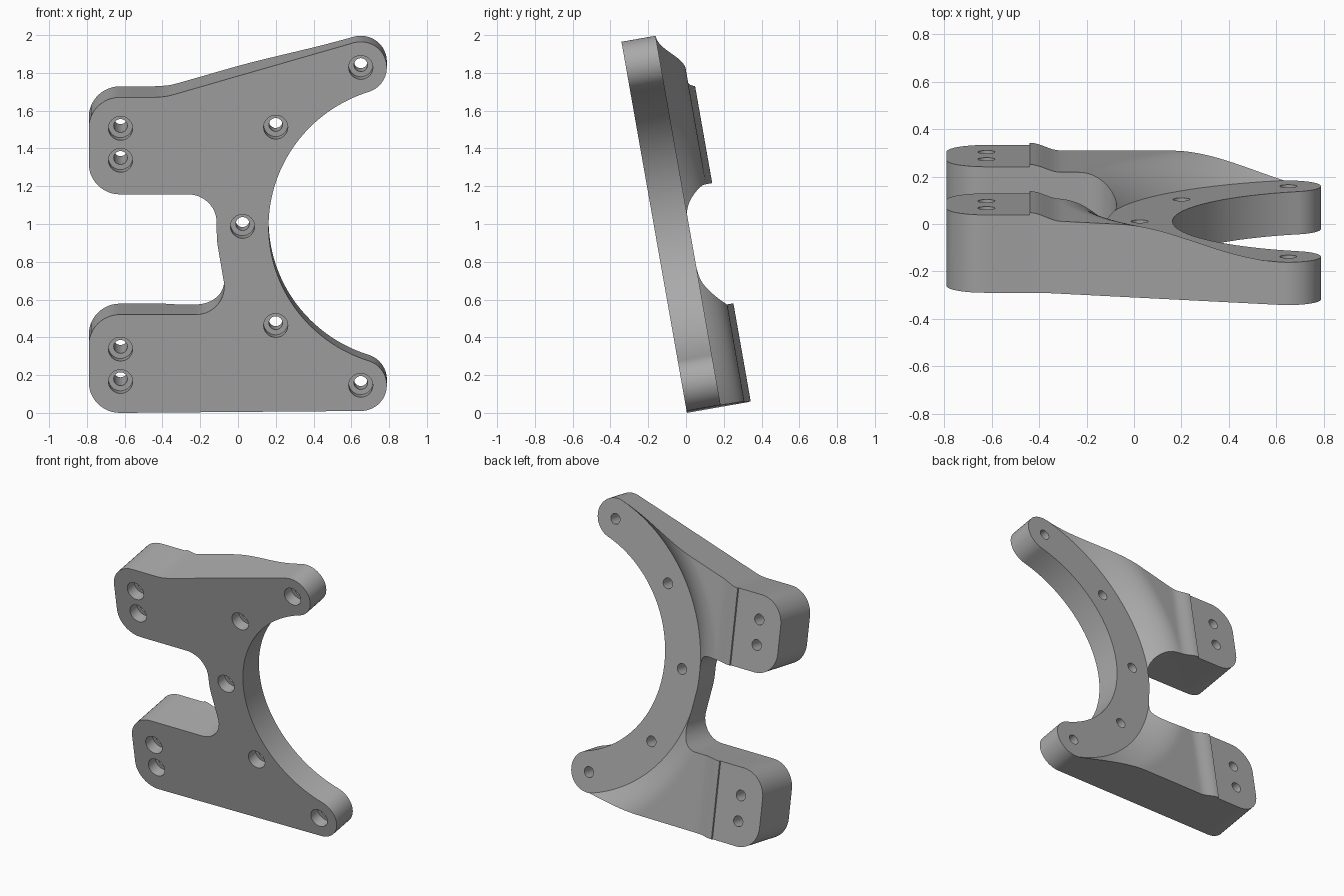
import bpy, bmesh, math
from mathutils import Vector, Matrix

old = bpy.data.objects.get("Cube")
if old:
    bpy.data.objects.remove(old, do_unlink=True)

# Local frame: x across, y depth behind the front face, z along the plate
CX, CZ = 0.92, 1.009          # centre of the curved rib
R_IN, R_HOLE, R_OUT = 0.758, 0.896, 1.034
CAP = 0.138                   # rib end radius
RIB, ARM, PAD, LIP = 0.183, 0.31, 0.333, 0.343
TILT = math.radians(10)


def make_object(name, bm):
    bmesh.ops.recalc_face_normals(bm, faces=bm.faces)
    mesh = bpy.data.meshes.new(name)
    bm.to_mesh(mesh)
    bm.free()
    obj = bpy.data.objects.new(name, mesh)
    bpy.context.collection.objects.link(obj)
    return obj


def loft(bm, rings):
    """Skin closed rings of points and cap both ends."""
    rows = [[bm.verts.new(p) for p in ring] for ring in rings]
    n = len(rows[0])
    for a, b in zip(rows, rows[1:]):
        for i in range(n):
            j = (i + 1) % n
            bm.faces.new((a[i], a[j], b[j], b[i]))
    bm.faces.new(rows[0])
    bm.faces.new(rows[-1])


def arc(cx, cz, r, a0, a1, n):
    angles = [math.radians(a0 + (a1 - a0) * i / n) for i in range(n + 1)]
    return [(cx + r * math.cos(a), cz + r * math.sin(a)) for a in angles]


def fillet(prev, corner, nxt, r, n=12):
    """Round one corner of the outline."""
    c = Vector(corner)
    u, w = (Vector(prev) - c).normalized(), (Vector(nxt) - c).normalized()
    half = u.angle(w) / 2
    centre = c + (u + w).normalized() * r / math.sin(half)
    t = r / math.tan(half)
    p, q = c + u * t - centre, c + w * t - centre
    sweep = p.angle_signed(q)
    return [tuple(centre + Matrix.Rotation(-sweep * i / n, 2) @ p) for i in range(n + 1)]


# Outline: rib ends and inner arc, then the rounded arms and waist
lean = math.degrees(math.acos((CX - 0.65) / R_HOLE))
rise = R_HOLE * math.sin(math.radians(lean))
outline = arc(0.65, CZ - rise, CAP, -90, lean, 24)
outline += arc(CX, CZ, R_IN, 180 + lean, 180 - lean, 64)[1:]
outline += arc(0.65, CZ + rise, CAP, -lean, 106, 24)[1:]
corners = [(-0.39, 1.703, 0.35), (-0.79, 1.703, 0.165), (-0.79, 1.181, 0.165),
           (-0.115, 1.181, 0.15), (-0.112, 0.93, 0.5), (-0.045, 0.535, 0.15),
           (-0.79, 0.535, 0.165), (-0.79, 0.005, 0.165)]
path = [outline[-1]] + [c[:2] for c in corners] + [outline[0]]
for i, c in enumerate(corners):
    outline += fillet(path[i], path[i + 1], path[i + 2], c[2])

bm = bmesh.new()
loft(bm, [[(x, y, z) for x, z in outline] for y in (0, 0.45)])
bracket = make_object("bracket_plate", bm)


# Back relief: flat pads, a small lip, arms that sweep down to the rib
def arm_depth(x, z):
    t = (math.hypot(x - CX, z - CZ) - R_OUT) / 0.22
    t = min(max(t, 0), 1)
    return RIB + (ARM - RIB) * (1 - (1 - t) ** 2)


def relief_row(z):
    edge = CX - math.sqrt(max(R_OUT ** 2 - (z - CZ) ** 2, 0))
    row = [(-0.9, PAD), (-0.441, PAD)]
    for i in range(9):
        k = i / 8
        row.append((-0.439 + 0.129 * k, LIP + (ARM - LIP) * k * k * (3 - 2 * k)))
    for i in range(1, 33):
        x = -0.31 + (edge + 0.31) * (1 - (1 - i / 32) ** 1.5)
        row.append((x, arm_depth(x, z)))
    row += [(1, RIB), (1, -0.1), (-0.9, -0.1)]
    return [(x, y, z) for x, y in row]


bm = bmesh.new()
loft(bm, [relief_row(-0.05 + 2.12 * i / 90) for i in range(91)])
relief = make_object("relief_cutter", bm)

# Counterbored bolt holes: rib holes along its arc, two pairs on the pads
holes = [(-0.622, z) for z in (0.175, 0.349, 1.364, 1.536)]
for a in (-lean, -36.5, 0, 36.5, lean):
    a = math.radians(a)
    holes.append((CX - R_HOLE * math.cos(a), CZ + R_HOLE * math.sin(a)))
bm = bmesh.new()
for hx, hz in holes:
    steps = ((0.064, -0.1), (0.064, 0.078), (0.036, 0.078), (0.036, 0.5))
    loft(bm, [[(x, y, z) for x, z in arc(hx, hz, r, 0, 360, 32)[:-1]] for r, y in steps])
bores = make_object("bolt_hole_cutter", bm)

# Shape the plate with the cutters
bpy.context.view_layer.objects.active = bracket
for cutter, mode in ((relief, 'INTERSECT'), (bores, 'DIFFERENCE')):
    cutter.hide_render = True
    mod = bracket.modifiers.new(cutter.name, 'BOOLEAN')
    mod.operation, mod.solver, mod.object = mode, 'EXACT', cutter
    bpy.ops.object.modifier_apply(modifier=mod.name)
    bpy.data.objects.remove(cutter, do_unlink=True)

# Lean the plate back and stand it on the ground
bracket.data.transform(Matrix.Translation((0, 0.006, 0)) @ Matrix.Rotation(TILT, 4, 'X'))
low = min(v.co.z for v in bracket.data.vertices)
bracket.data.transform(Matrix.Translation((0, 0, -low)))

# Single grey finish
grey = bpy.data.materials.new("grey_metal")
grey.use_nodes = True
colour = (0.4, 0.4, 0.4, 1)
grey.diffuse_color = colour
grey.node_tree.nodes["Principled BSDF"].inputs["Base Color"].default_value = colour
bracket.data.materials.clear()
bracket.data.materials.append(grey)

bpy.ops.object.select_all(action='DESELECT')
bracket.select_set(True)
bpy.context.view_layer.objects.active = bracket
bpy.ops.object.shade_smooth_by_angle(angle=math.radians(25))
